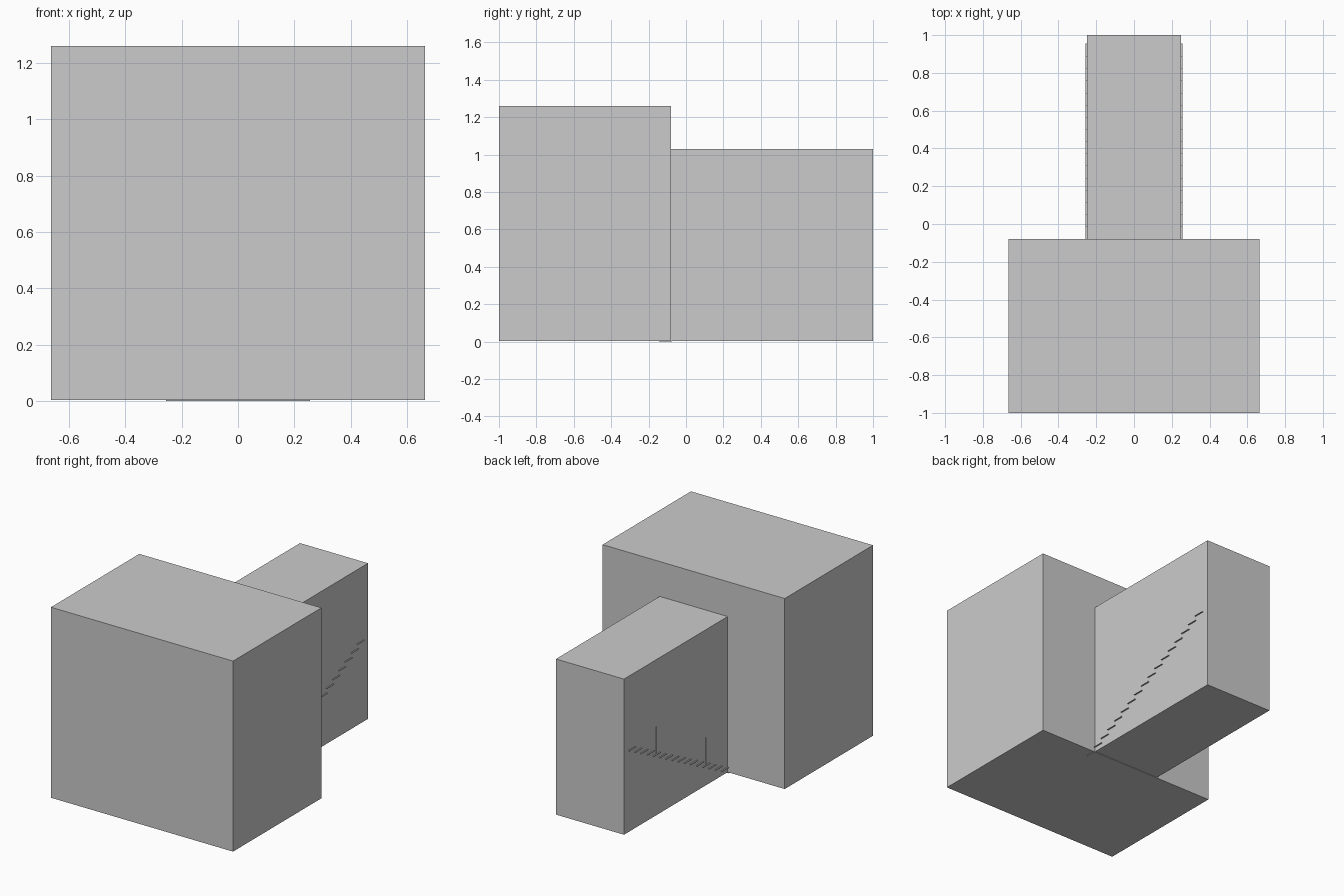
import bpy

if "Cube" in bpy.data.objects:
    bpy.data.objects.remove(bpy.data.objects["Cube"])


def box(name, x, y, z):
    """Box from (min, max) ranges on each axis."""
    bpy.ops.mesh.primitive_cube_add(
        size=1, location=[(a + b) / 2 for a, b in (x, y, z)])
    ob = bpy.context.object
    ob.name = name
    ob.scale = [b - a for a, b in (x, y, z)]
    bpy.ops.object.transform_apply(location=False, rotation=False, scale=True)
    return ob


# Main block and narrower rear wing
box("main_block", (-0.664, 0.664), (-1.0, -0.08), (0.004, 1.26))
box("rear_wing", (-0.248, 0.248), (-0.08, 1.0), (0.004, 1.03))

# Thin treads running through the wing; the lowest lies on the ground
RUN, RISE, DEPTH, THICK = 0.0644, 0.0337, 0.07, 0.004
for i in range(17):
    y = -0.145 + RUN * i
    z = RISE * i
    box(f"stair_tread_{i:02d}", (-0.256, 0.256), (y, y + DEPTH), (z, z + THICK))

# Slim baluster lines that barely emerge from the left wall
for i in range(4, 17, 4):
    y = -0.11 + RUN * i
    z = RISE * i + THICK
    box(f"baluster_{i:02d}", (-0.25, -0.247), (y, y + 0.002), (z, z + 0.18))
